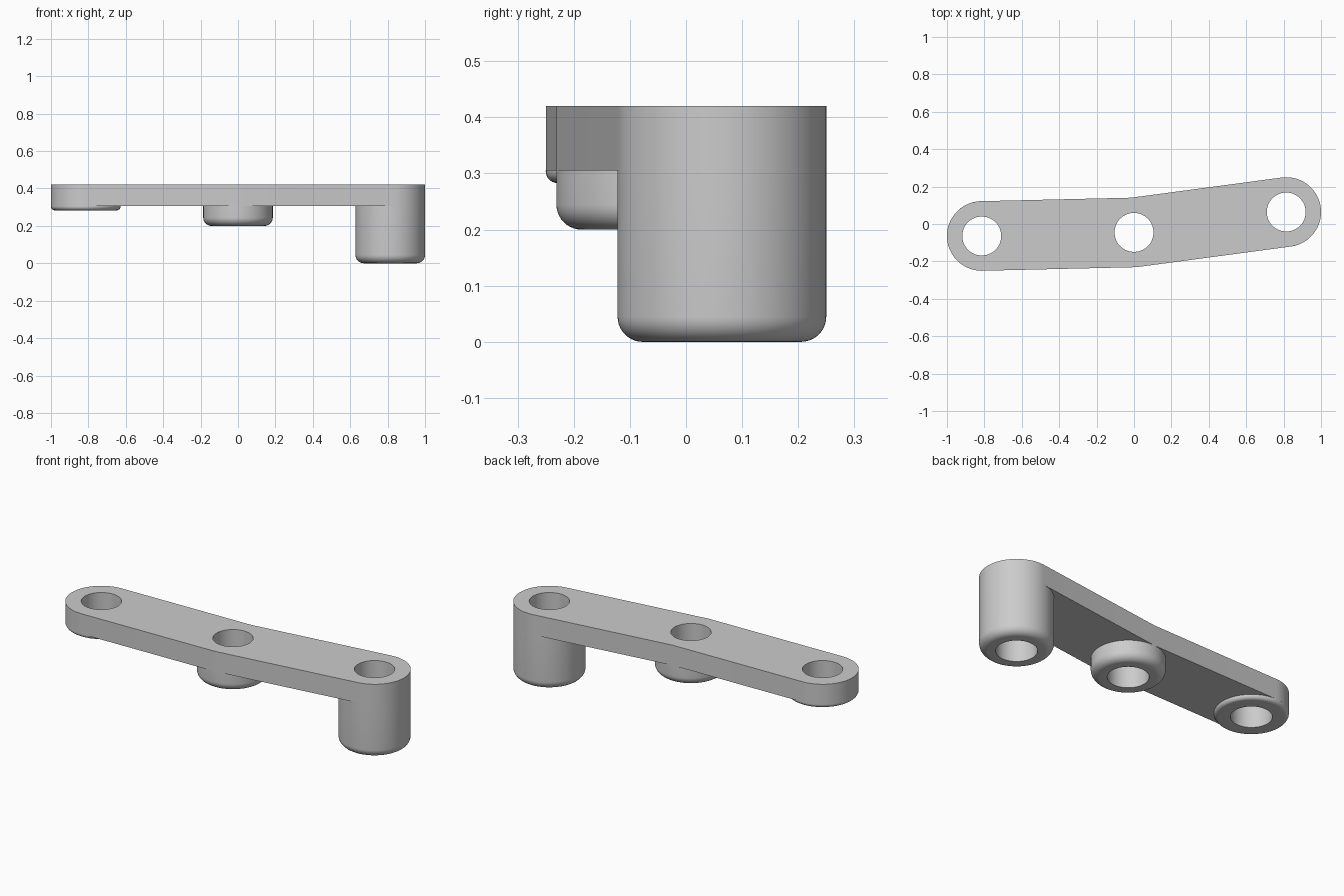
import bpy, bmesh, math

if "Cube" in bpy.data.objects:
    bpy.data.objects.remove(bpy.data.objects["Cube"])

R, HOLE = 0.186, 0.104            # boss and bore radius
TOP, UNDER = 0.42, 0.305          # plate top and underside
SEG = 96
# name, x, y, bottom height, fillet
BOSSES = [("short_boss", -0.814, -0.064, 0.283, 0.021),
          ("middle_boss", 0.0, -0.045, 0.20, 0.045),
          ("tall_boss", 0.814, 0.064, 0.0, 0.045)]

grey = bpy.data.materials.new("grey")
grey.diffuse_color = (0.6, 0.6, 0.6, 1)
grey.use_nodes = True
grey.node_tree.nodes["Principled BSDF"].inputs["Base Color"].default_value = grey.diffuse_color


def finish(name, bm, loc=(0, 0, 0)):
    bmesh.ops.recalc_face_normals(bm, faces=bm.faces)
    mesh = bpy.data.meshes.new(name)
    bm.to_mesh(mesh)
    bm.free()
    mesh.materials.append(grey)
    ob = bpy.data.objects.new(name, mesh)
    ob.location = loc
    bpy.context.collection.objects.link(ob)
    bpy.ops.object.select_all(action='DESELECT')
    ob.select_set(True)
    bpy.context.view_layer.objects.active = ob
    bpy.ops.object.shade_smooth_by_angle(angle=math.radians(30))


def arc(c, r, a, b, n):
    return [(c[0] + r * math.cos(a + (b - a) * i / n),
             c[1] + r * math.sin(a + (b - a) * i / n)) for i in range(n + 1)]


# Bent arm plate: rounded ends, mitred inner bend, three bores
left, mid, right = [(b[1], b[2]) for b in BOSSES]
q = math.pi / 2
a1 = math.atan2(mid[1] - left[1], mid[0] - left[0])
a2 = math.atan2(right[1] - mid[1], right[0] - mid[0])
bend = (a1 + a2) / 2 + q
miter = R / math.cos((a2 - a1) / 2)
outline = (arc(left, R, a1 + q, a1 + 3 * q, SEG // 2)
           + arc(mid, R, a1 - q, a2 - q, 3)
           + arc(right, R, a2 - q, a2 + q, SEG // 2)
           + [(mid[0] + miter * math.cos(bend), mid[1] + miter * math.sin(bend))])
loops = [outline] + [arc(c, HOLE, 0, 2 * math.pi, SEG)[:-1] for c in (left, mid, right)]

bm = bmesh.new()
rims = {UNDER: [], TOP: []}
for pts in loops:
    low, high = [[bm.verts.new((x, y, z)) for x, y in pts] for z in (UNDER, TOP)]
    for i in range(len(pts)):
        j = (i + 1) % len(pts)
        bm.faces.new((low[i], low[j], high[j], high[i]))
        rims[UNDER].append(bm.edges.get((low[i], low[j])))
        rims[TOP].append(bm.edges.get((high[i], high[j])))
for z, edges in rims.items():
    bmesh.ops.triangle_fill(bm, use_beauty=True, edges=edges,
                            normal=(0, 0, 1 if z == TOP else -1))
finish("arm_plate", bm)

# Hollow bosses with a rounded lower rim, turned from a profile
for name, x, y, z0, f in BOSSES:
    profile = [(R, UNDER)]
    profile += arc((R - f, z0 + f), f, 0, -q, 10)
    profile += [(HOLE, z0), (HOLE, UNDER)]
    bm = bmesh.new()
    rings = [[bm.verts.new((r * math.cos(2 * math.pi * k / SEG),
                            r * math.sin(2 * math.pi * k / SEG), z))
              for k in range(SEG)] for r, z in profile]
    for a, b in zip(rings, rings[1:]):
        for k in range(SEG):
            n = (k + 1) % SEG
            bm.faces.new((a[k], b[k], b[n], a[n]))
    # outward faces follow from the winding; close the top so normals resolve
    for k in range(SEG):
        n = (k + 1) % SEG
        bm.faces.new((rings[-1][k], rings[0][k], rings[0][n], rings[-1][n]))
    finish(name, bm, (x, y, 0))
